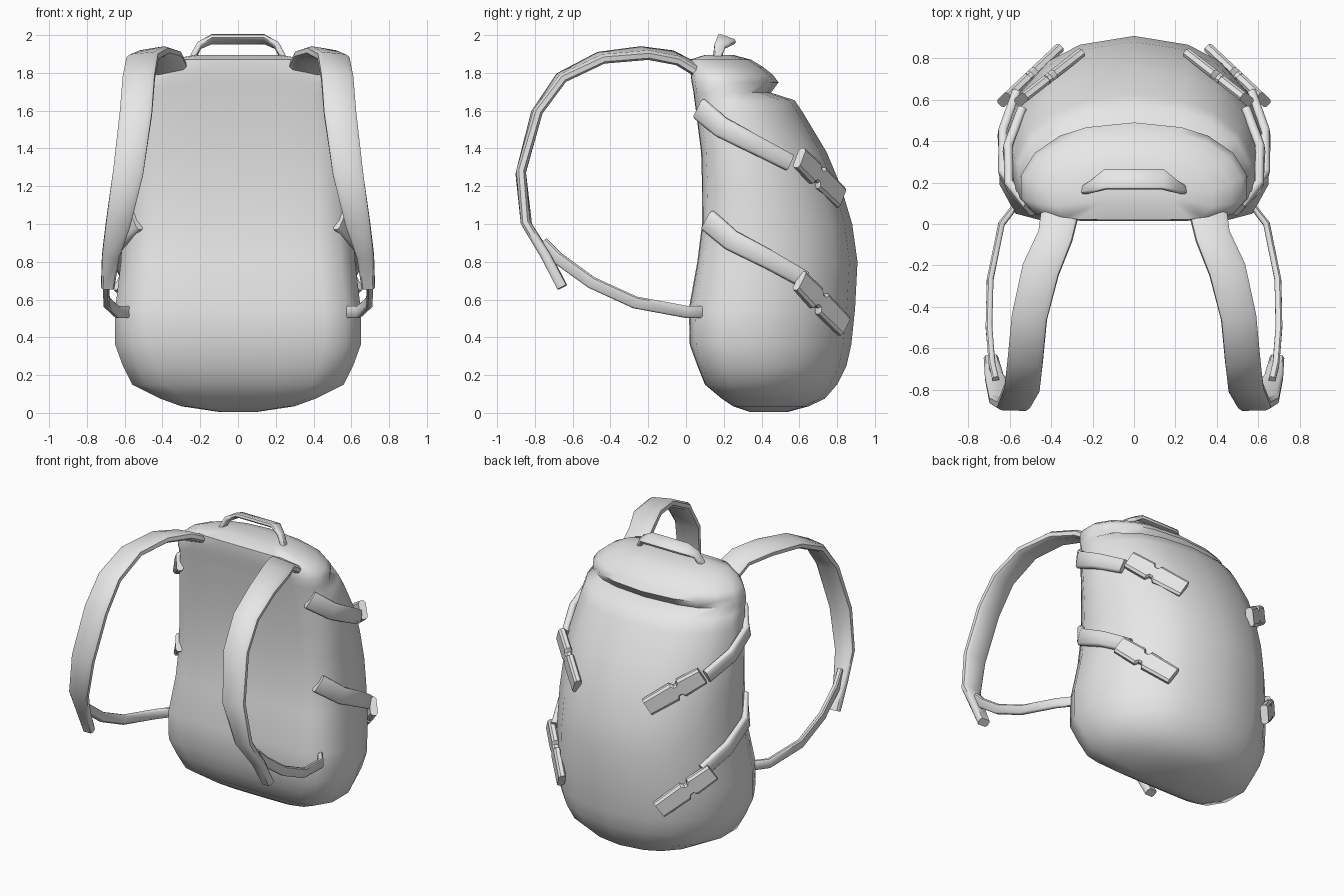
import bpy, bmesh, math
from mathutils import Vector

cube = bpy.data.objects.get("Cube")
if cube:
    bpy.data.objects.remove(cube, do_unlink=True)

GREY = (0.8, 0.8, 0.8, 1.0)
fabric = bpy.data.materials.new("grey_fabric")
fabric.use_nodes = True
fabric.diffuse_color = GREY
fabric.node_tree.nodes["Principled BSDF"].inputs["Base Color"].default_value = GREY


def loft(name, rings, angle):
    """Skin closed rings of points, cap both ends and shade."""
    bm = bmesh.new()
    loops = [[bm.verts.new(p) for p in ring] for ring in rings]
    n = len(loops[0])
    for a, b in zip(loops, loops[1:]):
        for i in range(n):
            j = (i + 1) % n
            bm.faces.new((a[i], a[j], b[j], b[i]))
    bm.faces.new(loops[0])
    bm.faces.new(loops[-1])
    bmesh.ops.recalc_face_normals(bm, faces=bm.faces)
    mesh = bpy.data.meshes.new(name)
    bm.to_mesh(mesh)
    bm.free()
    mesh.materials.append(fabric)
    obj = bpy.data.objects.new(name, mesh)
    bpy.context.collection.objects.link(obj)
    bpy.ops.object.select_all(action='DESELECT')
    obj.select_set(True)
    bpy.context.view_layer.objects.active = obj
    bpy.ops.object.shade_smooth_by_angle(angle=math.radians(angle))
    return obj


SECTION = [(-1, -.5), (-.75, -1), (.75, -1), (1, -.5),
           (1, .5), (.75, 1), (-.75, 1), (-1, .5)]


def ribbon(name, path, widths, thick, hint, side=1, angle=45):
    """Flat strap along a path; hint is the direction of its width."""
    pts = [Vector((p[0] * side, p[1], p[2])) for p in path]
    hint = Vector((hint[0] * side, hint[1], hint[2]))
    rings = []
    for i, p in enumerate(pts):
        tangent = (pts[min(i + 1, len(pts) - 1)] - pts[max(i - 1, 0)]).normalized()
        across = (hint - tangent * hint.dot(tangent)).normalized()
        normal = tangent.cross(across)
        rings.append([p + across * (u * widths[i]) + normal * (v * thick)
                      for u, v in SECTION])
    return loft(name, rings, angle)


# Pack body: levels of (height, half width, front y, back y)
LEVELS = [(.005, .10, .34, .54), (.035, .30, .25, .65), (.075, .41, .19, .735),
          (.15, .56, .10, .80), (.25, .61, .06, .85), (.36, .65, .02, .875),
          (.55, .65, .015, .895), (.80, .62, .06, .908), (1.0, .61, .085, .88),
          (1.2, .605, .085, .82), (1.38, .60, .08, .745), (1.58, .575, .055, .625),
          (1.655, .56, .045, .575), (1.695, .55, .04, .45), (1.75, .545, .03, .49),
          (1.79, .52, .025, .46), (1.83, .47, .02, .41), (1.87, .38, .02, .345),
          (1.895, .22, .10, .25)]
# Half outline of the cross-section: fractions of half width and depth
OUTLINE = [(0, 0), (.35, 0), (.7, .005), (.88, .04), (1, .2), (1, .45),
           (.88, .68), (.66, .86), (.42, .95), (0, 1)]


def body_ring(level):
    z, w, front, back = level
    half = [(x * w, front + y * (back - front), z) for x, y in OUTLINE]
    return half + [(-x, y, z) for x, y, z in half[-2:0:-1]]


def body_point(k, z, out=0.0):
    """Point on the left side of the body at outline index k and height z."""
    for a, b in zip(LEVELS, LEVELS[1:]):
        if a[0] <= z <= b[0]:
            t = (z - a[0]) / (b[0] - a[0])
            w, front, back = (a[i] + (b[i] - a[i]) * t for i in (1, 2, 3))
            x, y = OUTLINE[k]
            return (x * w + out, front + y * (back - front), z)


loft("pack_body", [body_ring(l) for l in LEVELS], 60)

# Carry handle on top
handle = [(-.24, .165, 1.88), (-.205, .18, 1.945), (-.14, .215, 1.978),
          (.14, .215, 1.978), (.205, .18, 1.945), (.24, .165, 1.88)]
ribbon("carry_handle", handle, [.022, .03, .05, .05, .03, .022], .015, (0, 1, -.35))

# Shoulder strap centre line and half widths
SHOULDER = [(.36, .04, 1.825), (.38, -.06, 1.88), (.45, -.22, 1.905), (.505, -.45, 1.88),
            (.525, -.66, 1.775), (.54, -.79, 1.59), (.582, -.875, 1.27),
            (.635, -.845, 1.0), (.675, -.74, .83), (.69, -.655, .665)]
SHOULDER_W = [.09, .085, .09, .085, .085, .085, .08, .065, .045, .035]
WEBBING = [(.665, -.76, .90), (.685, -.68, .82), (.70, -.50, .69), (.695, -.27, .585),
           (.64, 0, .535), (.57, .09, .535)]

for side, word in ((1, "left"), (-1, "right")):
    ribbon(word + "_shoulder_strap", SHOULDER, SHOULDER_W, .026, (1, 0, -.15), side)
    ribbon(word + "_lower_webbing", WEBBING, [.032] * 6, .016, (0, 0, 1), side)

    # Side compression bands hugging the body, and their buckles
    for level, top, drop, start, end in (
            ("upper", 1.61, .095, (.545, .60, 1.35), (.27, .815, 1.14)),
            ("lower", 1.02, .105, (.625, .60, .70), (.375, .835, .46))):
        band = [body_point(k, top - drop * i, out)
                for i, (k, out) in enumerate(((3, .0), (4, .015), (5, .015), (6, .015)))]
        ribbon(f"{word}_{level}_band", band, [.06, .055, .05, .045], .022,
               (0, 0, 1), side, 80)
        a, b = Vector(start), Vector(end)
        steps = [0, .38, .42, .47, .51, 1]
        ribbon(f"{word}_{level}_buckle", [a.lerp(b, s) for s in steps],
               [.06, .065, .04, .04, .065, .06], .024, (0, 0, 1), side, 30)
